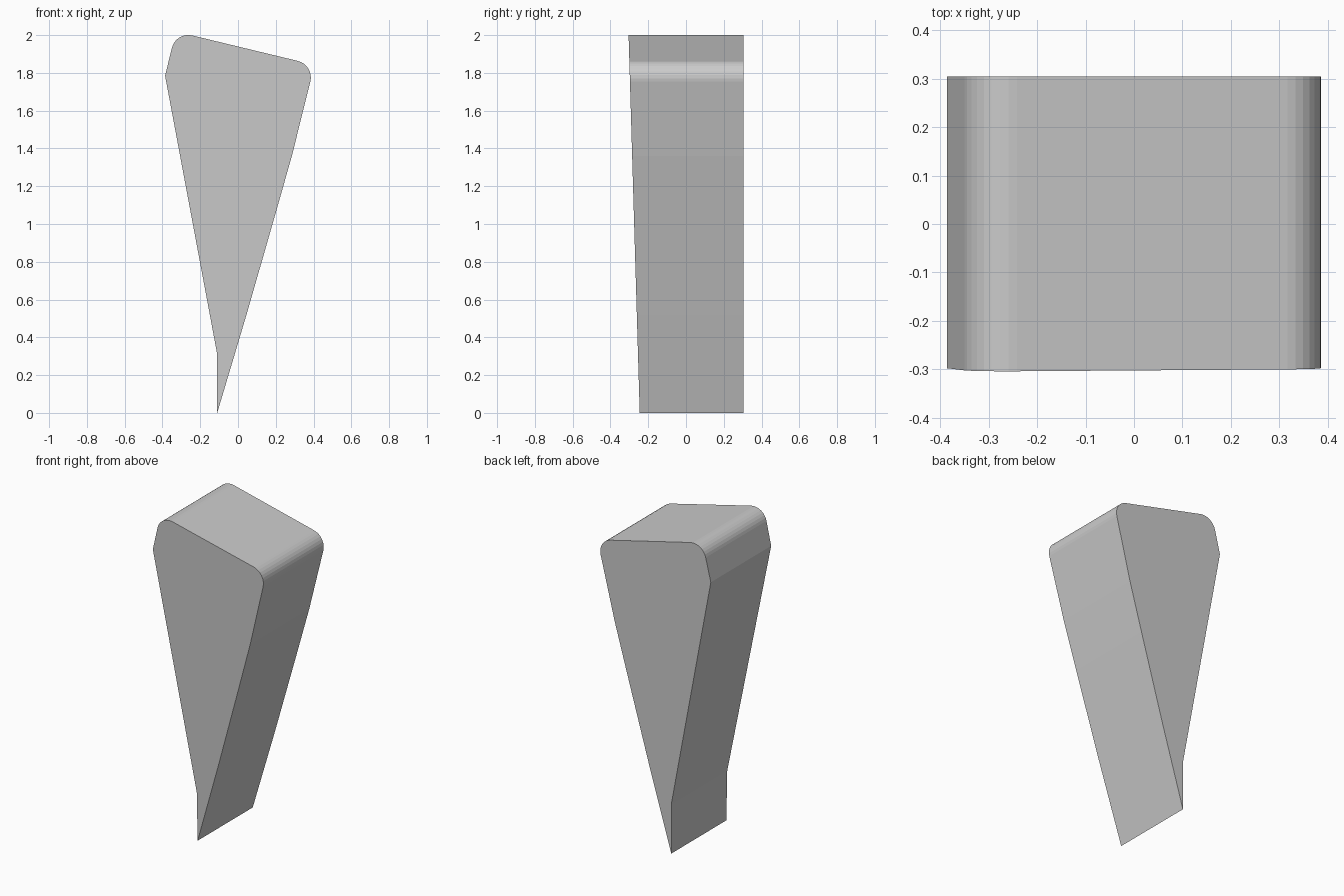
import bpy
import bmesh
from math import pi, sin, tan
from mathutils import Vector

cube = bpy.data.objects.get("Cube")
if cube:
    bpy.data.objects.remove(cube, do_unlink=True)

# Plain grey material
colour = (0.6, 0.6, 0.6, 1)
grey = bpy.data.materials.new("plain grey")
grey.use_nodes = True
grey.diffuse_color = colour
grey.node_tree.nodes["Principled BSDF"].inputs["Base Color"].default_value = colour


def fillet(before, corner, after, radius, steps=8):
    """Arc points that round off one corner of the profile."""
    before, corner, after = Vector(before), Vector(corner), Vector(after)
    u, v = (before - corner).normalized(), (after - corner).normalized()
    half = u.angle(v) / 2
    centre = corner + (u + v).normalized() * radius / sin(half)
    cut = radius / tan(half)
    start = (corner + u * cut - centre).normalized()
    end = (corner + v * cut - centre).normalized()
    return [centre + start.slerp(end, i / steps) * radius for i in range(steps + 1)]


# Wedge outline: short upright heel, slanted left side, sloping top, bowed right side
heel, left_bend = (-0.11, 0.31), (-0.386, 1.785)
top_left, top_right = (-0.329, 2.019), (0.405, 1.842)
bowed_side = [(0.285, 1.36), (0.2, 1.06), (0.045, 0.52), (-0.11, 0)]
outline = [heel, left_bend]
outline += fillet(left_bend, top_left, top_right, 0.09)
outline += fillet(top_left, top_right, bowed_side[0], 0.09)
outline += bowed_side


def front_depth(z):
    """The front face leans forward towards the top."""
    return -0.245 - 0.0295 * z


# Wedge body: outline swept from the leaning front to the flat back
bm = bmesh.new()
front = [bm.verts.new((x, front_depth(z), z)) for x, z in outline]
back = [bm.verts.new((x, 0.304, z)) for x, z in outline]
bm.faces.new(front)
bm.faces.new(back[::-1])
for i in range(len(outline)):
    j = (i + 1) % len(outline)
    bm.faces.new((front[i], back[i], back[j], front[j]))
bmesh.ops.recalc_face_normals(bm, faces=bm.faces)
mesh = bpy.data.meshes.new("wedge_body")
bm.to_mesh(mesh)
bm.free()
mesh.materials.append(grey)
wedge = bpy.data.objects.new("wedge_body", mesh)
bpy.context.collection.objects.link(wedge)
